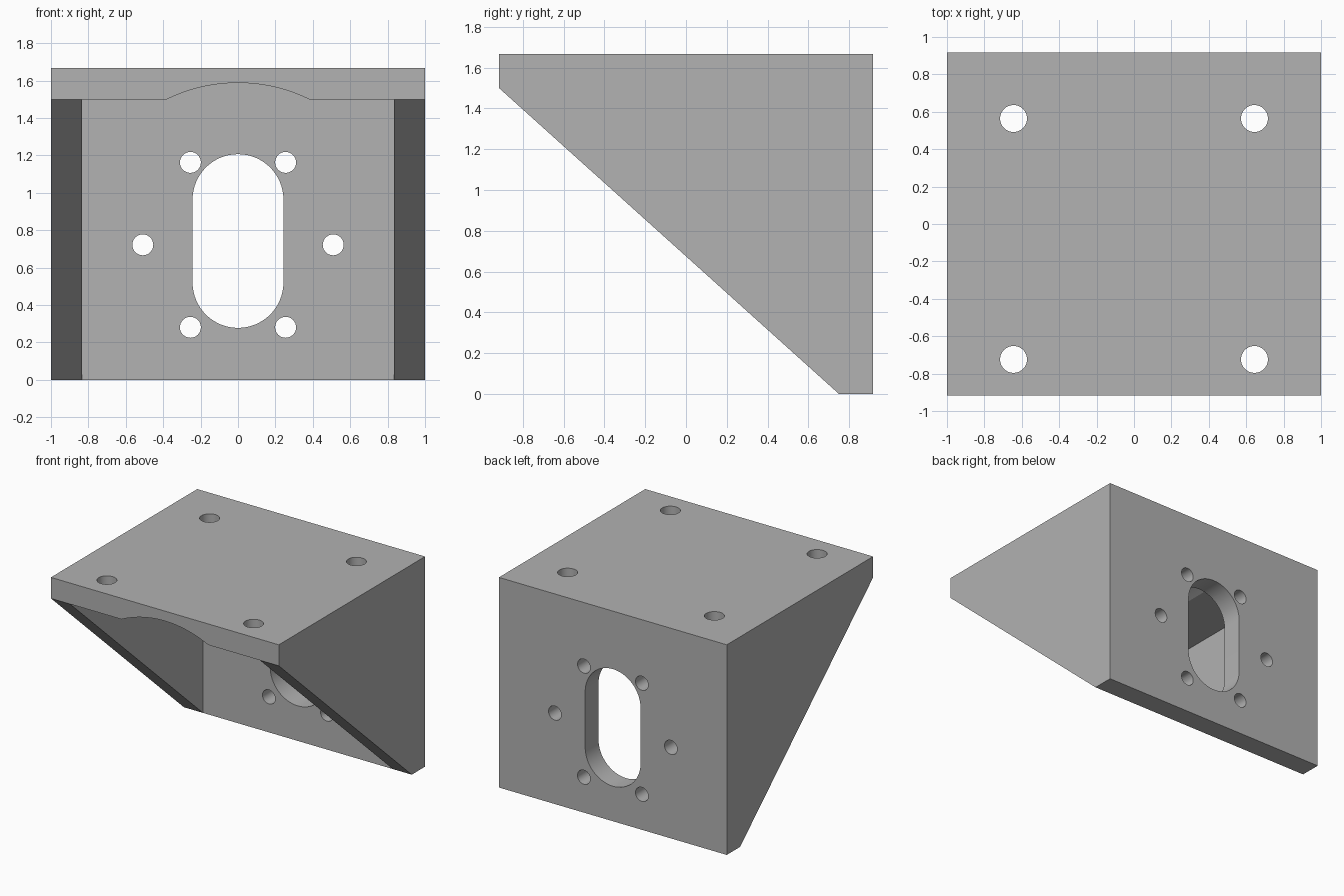
import bpy, bmesh
from math import pi, sin, cos, asin, sqrt, radians
from mathutils import Vector

cube = bpy.data.objects.get("Cube")
if cube:
    bpy.data.objects.remove(cube, do_unlink=True)

WALL = 1 / 6            # plate thickness
BACK, TOP = 0.917, 1.667
AXIS_Z = 0.722          # height of the round flange centre

grey = bpy.data.materials.new("plain grey")
grey.use_nodes = True
colour = (0.445, 0.445, 0.445, 1)
grey.diffuse_color = colour
grey.node_tree.nodes["Principled BSDF"].inputs["Base Color"].default_value = colour


def prism(name, outline, place, depth):
    """Extrude a flat outline; place turns 2D points into 3D, depth is the sweep."""
    bm = bmesh.new()
    face = bm.faces.new([bm.verts.new(place(u, v)) for u, v in outline])
    swept = bmesh.ops.extrude_face_region(bm, geom=[face])["geom"]
    bmesh.ops.translate(bm, vec=depth,
                        verts=[g for g in swept if isinstance(g, bmesh.types.BMVert)])
    bmesh.ops.recalc_face_normals(bm, faces=bm.faces)
    mesh = bpy.data.meshes.new(name)
    bm.to_mesh(mesh)
    bm.free()
    mesh.materials.append(grey)
    obj = bpy.data.objects.new(name, mesh)
    bpy.context.collection.objects.link(obj)
    return obj


def arc(cx, cy, r, start, end, steps):
    angles = [start + (end - start) * i / steps for i in range(steps + 1)]
    return [(cx + r * cos(a), cy + r * sin(a)) for a in angles]


# Bracket body: side outline with the sloped lower front
bracket = prism("motor_bracket",
                [(-BACK, TOP), (BACK, TOP), (BACK, 0), (BACK - WALL, 0), (-BACK, TOP - WALL)],
                lambda u, v: (-1, u, v), Vector((2, 0, 0)))
cutters = []

# Pocket between the side walls, with a shallow arched relief under the top plate
inner, ceiling, relief = 1 - WALL, TOP - WALL, 0.866
a = asin((ceiling - AXIS_Z) / relief)
pocket = [(-inner, -1), (inner, -1), (inner, ceiling)]
pocket += arc(0, AXIS_Z, relief, a, pi - a, 32) + [(-inner, ceiling)]
cutters.append(prism("pocket_cutter", pocket,
                     lambda u, v: (u, -2, v), Vector((0, 2 + BACK - WALL, 0))))

# Long slot and six screw holes through the back plate
through_back = (lambda u, v: (u, 0.6, v), Vector((0, 0.6, 0)))
slot = arc(0, 0.964, 0.243, 0, pi, 32) + arc(0, 0.521, 0.243, pi, 2 * pi, 32)
cutters.append(prism("slot_cutter", slot, *through_back))
for i in range(6):
    t = i * pi / 3
    hole = arc(0.509 * cos(t), AXIS_Z + 0.509 * sin(t), 0.056, 0, 2 * pi, 32)[:-1]
    cutters.append(prism("screw_cutter", hole, *through_back))

# Four mounting holes through the top plate
for x in (-0.644, 0.644):
    for y in (-0.724, 0.564):
        hole = arc(x, y, 0.072, 0, 2 * pi, 40)[:-1]
        cutters.append(prism("mount_cutter", hole,
                             lambda u, v: (u, v, 1.45), Vector((0, 0, 0.4))))

# Cut everything, then bake the result and drop the cutters
for cutter in cutters:
    cutter.hide_render = True
    mod = bracket.modifiers.new(cutter.name, "BOOLEAN")
    mod.operation, mod.solver, mod.object = "DIFFERENCE", "EXACT", cutter
bpy.context.view_layer.update()
baked = bpy.data.meshes.new_from_object(
    bracket.evaluated_get(bpy.context.evaluated_depsgraph_get()))
bracket.modifiers.clear()
bracket.data = baked
for cutter in cutters:
    bpy.data.objects.remove(cutter, do_unlink=True)

# Smooth the bores while keeping the edges crisp
bpy.ops.object.select_all(action="DESELECT")
bracket.select_set(True)
bpy.context.view_layer.objects.active = bracket
bpy.ops.object.shade_smooth_by_angle(angle=radians(25))
